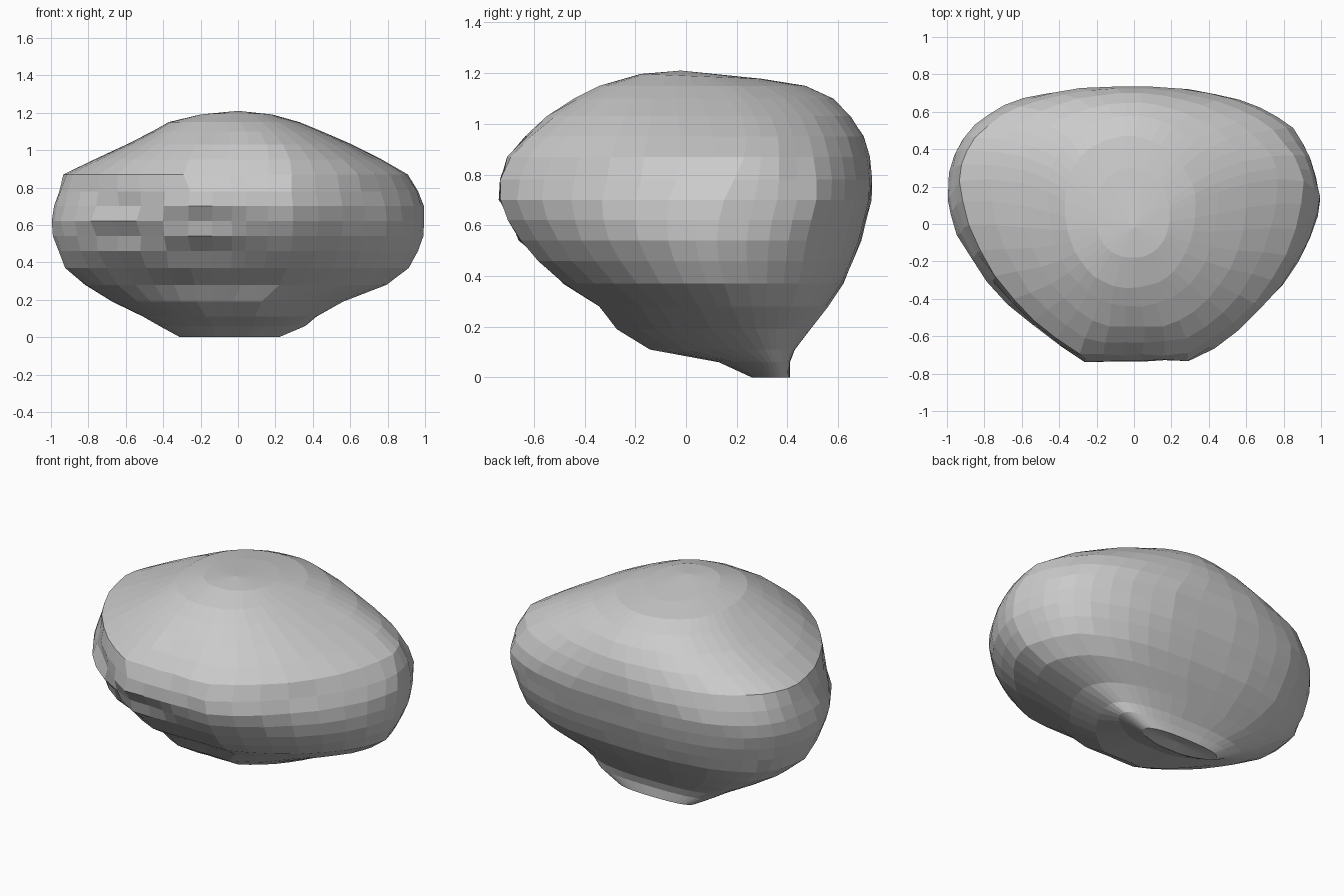
import bpy, bmesh, math, random

cube = bpy.data.objects.get("Cube")
if cube:
    bpy.data.objects.remove(cube, do_unlink=True)

random.seed(4)
SEGMENTS = 42

# Stone cross-sections: z, right x, left x, front y, back y, widest y, tilt
RINGS = [
    (0, -.31, .22, .26, .41, .34, 0),
    (.06, -.42, .36, .13, .41, .32, 0),
    (.11, -.51, .42, -.14, .43, .28, 0),
    (.19, -.67, .56, -.27, .49, .22, 0),
    (.28, -.82, .79, -.34, .56, .18, 0),
    (.37, -.92, .91, -.48, .62, .15, 0),
    (.46, -.96, .96, -.58, .66, .13, 0),
    (.54, -.985, .99, -.65, .69, .12, 0),
    (.62, -1, 1, -.70, .71, .13, 0),
    (.70, -.98, .99, -.73, .73, .15, 0),
    (.78, -.96, .965, -.73, .735, .19, 0),
    (.87, -.93, .91, -.70, .725, .23, 0),
    (.95, -.77, .77, -.63, .70, .24, 0),
    (1.03, -.60, .61, -.55, .65, .22, 0),
    (1.10, -.46, .45, -.44, .58, .17, 0),
    (1.15, -.37, .33, -.34, .47, .12, 0),
    (1.187, -.21, .19, -.18, .30, .06, -.04),
]


def ramp(value, start, end):
    return min(1, max(0, (value - start) / (end - start)))


def half_power(value, exponent):
    return math.copysign(abs(value) ** (2 / exponent), value)


def ring_point(ring, angle):
    z, right, left, front, back, middle, tilt = ring
    c, s = math.cos(angle), math.sin(angle)
    # Blunt, wedge-fronted plan lower down, rounder toward the crown
    if s > 0:
        exponent = 2.58 - .6 * ramp(z, .7, .9) - math.copysign(.14, c)
        y = half_power(s, exponent) * (back - middle)
    else:
        crown = ramp(z, .8, 1.1)
        exponent = 1.59 + .65 * crown + math.copysign(.05, c)
        y = max(-1, half_power(s, exponent) * (1.1 - .1 * crown)) * (middle - front)
    x = half_power(c, exponent) * (left - right) / 2
    # Weathered folds across the lower front right
    scale = 1 + random.uniform(-.006, .006)
    if s < -.2 and -.9 < x < .1 and .35 < z < .75:
        fade = math.sin(math.pi * (x + .9)) * min(1, -s * 1.5)
        scale += .028 * fade * (math.sin(z * 39 + x * 5) - .4)
    # Shallow step down the left end
    if .35 < z < .93 and x > .8 and .1 < s < .45:
        scale -= .015
    return (x * scale + (left + right) / 2, middle + y * scale, z + tilt * y)


# Stone body: skinned rings closed by fans
bm = bmesh.new()
loops = []
for ring in RINGS:
    loops.append([bm.verts.new(ring_point(ring, math.tau * i / SEGMENTS))
                  for i in range(SEGMENTS)])
top = bm.verts.new((0, -.02, 1.21))
bottom = bm.verts.new((-.04, .33, .02))
for i in range(SEGMENTS):
    j = (i + 1) % SEGMENTS
    for low, high in zip(loops, loops[1:]):
        bm.faces.new((low[i], low[j], high[j], high[i]))
    bm.faces.new((loops[-1][i], loops[-1][j], top))
    bm.faces.new((loops[0][j], loops[0][i], bottom))
bmesh.ops.recalc_face_normals(bm, faces=bm.faces)

mesh = bpy.data.meshes.new("stone")
bm.to_mesh(mesh)
bm.free()
stone = bpy.data.objects.new("stone", mesh)
bpy.context.collection.objects.link(stone)

# Plain grey colour
grey = bpy.data.materials.new("stone grey")
grey.use_nodes = True
colour = (.6, .6, .6, 1)
grey.diffuse_color = colour
grey.node_tree.nodes["Principled BSDF"].inputs["Base Color"].default_value = colour
mesh.materials.append(grey)
